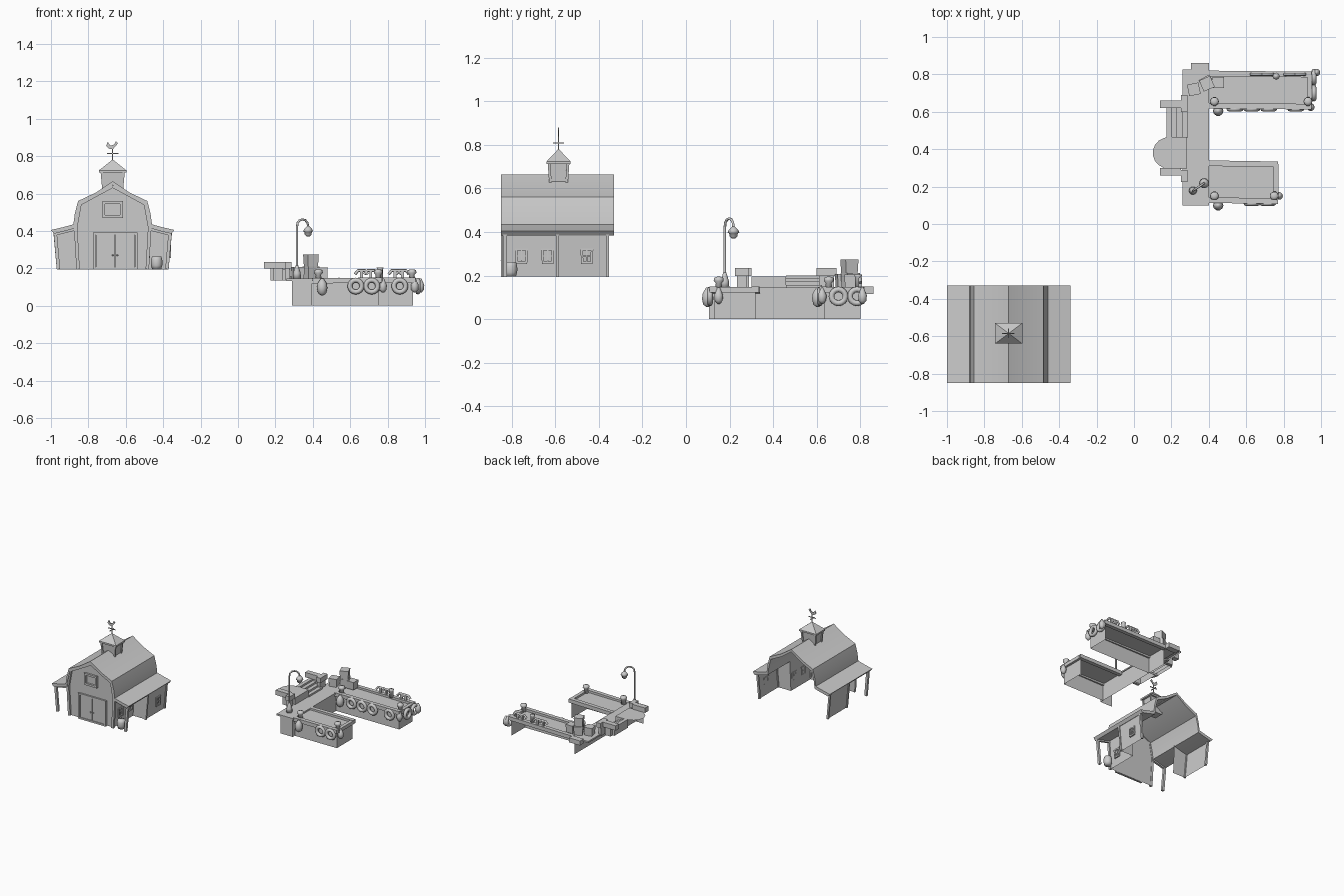
import bpy, bmesh, math
from mathutils import Vector, Matrix

if "Cube" in bpy.data.objects:
    bpy.data.objects.remove(bpy.data.objects["Cube"])


def add(name, verts, faces, smooth=False):
    me = bpy.data.meshes.new(name)
    me.from_pydata([tuple(v) for v in verts], [], faces)
    me.update()
    ob = bpy.data.objects.new(name, me)
    bpy.context.collection.objects.link(ob)
    for p in me.polygons:
        p.use_smooth = smooth
    return ob


def box(name, lo, hi, keep="xXyYzZ", rot=0, taper=1.0):
    """Box between two corners; keep lists the sides that exist (capital = positive)."""
    c = [(a + b) / 2 for a, b in zip(lo, hi)]
    m = Matrix.Rotation(rot, 3, 'Z')
    vs = []
    for k in range(8):
        p = Vector([(hi if k >> i & 1 else lo)[i] - c[i] for i in range(3)])
        if not k & 4:
            p.x *= taper
            p.y *= taper
        vs.append(m @ p + Vector(c))
    sides = {"x": (0, 4, 6, 2), "X": (1, 3, 7, 5), "y": (0, 1, 5, 4),
             "Y": (2, 6, 7, 3), "z": (0, 2, 3, 1), "Z": (4, 5, 7, 6)}
    return add(name, vs, [sides[s] for s in keep])


def beam(name, a, b, w, d=None):
    """Square bar from a to b."""
    a, b, d = Vector(a), Vector(b), d or w
    t = (b - a).normalized()
    u = t.cross(Vector((0, 1, 0)) if abs(t.y) < 0.9 else Vector((0, 0, 1))).normalized()
    v = t.cross(u)
    vs = [p + u * i * w / 2 + v * j * d / 2 for p in (a, b) for i, j in ((-1, -1), (1, -1), (1, 1), (-1, 1))]
    return add(name, vs, [(0, 3, 2, 1), (4, 5, 6, 7), (0, 1, 5, 4), (1, 2, 6, 5), (2, 3, 7, 6), (3, 0, 4, 7)])


def lathe(name, loc, prof, n=12):
    """Turned part from (radius, height) points."""
    x, y, z = loc
    vs = [(x + r * math.cos(2 * math.pi * k / n), y + r * math.sin(2 * math.pi * k / n), z + h)
          for r, h in prof for k in range(n)]
    fs = [(i * n + k, i * n + (k + 1) % n, (i + 1) * n + (k + 1) % n, (i + 1) * n + k)
          for i in range(len(prof) - 1) for k in range(n)]
    fs += [tuple(range(n))[::-1], tuple(range((len(prof) - 1) * n, len(prof) * n))]
    return add(name, vs, fs, True)


def tyre(name, loc, axis, R=0.032, r=0.013):
    rot = (math.pi / 2, 0, 0) if axis == 'y' else (0, math.pi / 2, 0)
    bpy.ops.mesh.primitive_torus_add(location=loc, rotation=rot, major_radius=R, minor_radius=r,
                                     major_segments=16, minor_segments=8)
    bpy.context.object.name = name
    bpy.ops.object.shade_smooth()


def tube(name, pts, r):
    cu = bpy.data.curves.new(name, 'CURVE')
    cu.dimensions, cu.bevel_depth, cu.bevel_resolution, cu.use_fill_caps = '3D', r, 2, True
    s = cu.splines.new('POLY')
    s.points.add(len(pts) - 1)
    for p, q in zip(s.points, pts):
        p.co = (*q, 1)
    ob = bpy.data.objects.new(name, cu)
    bpy.context.collection.objects.link(ob)


# ---------------- barn ----------------
CX, F, B, MID, Z0 = -0.67, -0.83, -0.36, -0.59, 0.195

# gambrel roof with flared eaves: half outline mirrored, then extruded
half = [(0.33, 0.405), (0.265, 0.42), (0.21, 0.435), (0.203, 0.49), (0.185, 0.56), (0.09, 0.605), (0, 0.665)]
outer = [(CX - x, z) for x, z in half] + [(CX + x, z) for x, z in half[-2::-1]]
inner = [(CX + (x - CX) * 0.95, z - 0.02) for x, z in outer]
n = len(outer)
vs = [(x, y, z) for y in (-0.85, -0.33) for x, z in outer + inner]
m = 2 * n
fs = []
for i in range(n - 1):
    fs += [(i, i + 1, m + i + 1, m + i), (n + i, m + n + i, m + n + i + 1, n + i + 1),
           (i, n + i, n + i + 1, i + 1), (m + i, m + i + 1, m + n + i + 1, m + n + i)]
fs += [(0, m, m + n, n), (n - 1, 2 * n - 1, m + 2 * n - 1, m + n - 1)]
roof = add("barn_roof", vs, fs)
bpy.context.view_layer.objects.active = roof
roof.select_set(True)
bpy.ops.object.shade_smooth_by_angle(angle=math.radians(35))

# front wall under the gambrel
wall = [(0.185, Z0), (0.198, 0.42), (0.175, 0.545), (0, 0.64)]
w = [(CX - x, F, z) for x, z in wall] + [(CX + x, F, z) for x, z in wall[-2::-1]]
add("front_wall", w, [tuple(range(len(w)))[::-1]])

for s, side in ((-1, "left"), (1, "right")):
    # corner boards following the gable, porch post, cross wall and rear side wall
    for i in range(3):
        beam(side + "_gable_trim", (CX + s * wall[i][0], F - 0.006, wall[i][1]),
             (CX + s * wall[i + 1][0], F - 0.006, wall[i + 1][1]), 0.018)
    beam(side + "_porch_post", (CX + s * 0.29, F, Z0), (CX + s * 0.308, F, 0.40), 0.018)
    beam(side + "_eave_beam", (CX + s * 0.30, F, 0.385), (CX + s * 0.2, F, 0.41), 0.016)
    xs = [CX + s * k for k in (0.185, 0.292, 0.31, 0.195)]
    zs = [Z0, Z0, 0.39, 0.42]
    add(side + "_cross_wall", [(x, MID, z) for x, z in zip(xs, zs)], [(0, 1, 2, 3)])
    add(side + "_rear_wall", [(xs[1], MID, Z0), (xs[1], B, Z0), (xs[2], B, 0.39), (xs[2], MID, 0.39)], [(0, 1, 2, 3)])
    beam(side + "_cross_wall_post", (xs[1], MID, Z0), (xs[2], MID, 0.39), 0.014)
    beam(side + "_rear_post", (xs[1], B, Z0), (xs[2], B, 0.39), 0.014)
add("right_main_wall", [(CX + 0.185, F, Z0), (CX + 0.185, MID, Z0), (CX + 0.198, MID, 0.43), (CX + 0.198, F, 0.43)], [(0, 1, 2, 3)])


def frame(name, pt, w, h, t):
    """Framed opening; pt maps local (across, up) to a point on the wall."""
    for k in (-1, 1):
        beam(name + "_stile", pt(k * w / 2, -h / 2), pt(k * w / 2, h / 2), t)
        beam(name + "_rail", pt(-w / 2 - t / 2, k * h / 2), pt(w / 2 + t / 2, k * h / 2), t)


# double door, loft window, side windows
frame("barn_door", lambda a, b: (-0.657 + a, F - 0.012, 0.293 + b), 0.225, 0.185, 0.013)
for k in (-1, 1):
    x = -0.657 + k * 0.053
    box("door_leaf", (x - 0.05, F - 0.012, Z0), (x + 0.05, F - 0.002, 0.38))
    lathe("door_knob", (-0.657 + k * 0.012, F - 0.016, 0.27), [(0.003, -0.004), (0.005, 0), (0.003, 0.004)], 8)
frame("loft_window", lambda a, b: (CX + a, F - 0.012, 0.515 + b), 0.095, 0.075, 0.015)
box("loft_pane", (CX - 0.045, F - 0.005, 0.48), (CX + 0.045, F - 0.001, 0.55))
for y, x in ((-0.755, CX + 0.193), (-0.635, CX + 0.193), (-0.455, CX + 0.305)):
    frame("side_window", lambda a, b: (x, y + a * (1 + 2 * b), 0.29 + b), 0.045, 0.06, 0.011)
    beam("window_bar", (x, y, 0.26), (x, y, 0.32), 0.006)
    beam("window_crossbar", (x, y - 0.022, 0.29), (x, y + 0.022, 0.29), 0.006)

# barrel under the porch
lathe("porch_barrel", (-0.435, -0.805, Z0), [(0.024, 0), (0.03, 0.02), (0.031, 0.035), (0.03, 0.05), (0.025, 0.068)])

# cupola with pyramid roof and weathervane
CY = -0.585
box("cupola_base", (CX - 0.058, CY - 0.043, 0.60), (CX + 0.058, CY + 0.043, 0.725), taper=0.82)
for sx in (-1, 1):
    for sy in (-1, 1):
        beam("cupola_post", (CX + sx * 0.049, CY + sy * 0.036, 0.61), (CX + sx * 0.059, CY + sy * 0.044, 0.72), 0.012)
q = [(CX + a * 0.073, CY + b * 0.055, z) for z in (0.712, 0.724) for a, b in ((-1, -1), (1, -1), (1, 1), (-1, 1))]
add("cupola_roof", q + [(CX, CY, 0.782)],
    [(3, 2, 1, 0)] + [(i, (i + 1) % 4, 4 + (i + 1) % 4, 4 + i) for i in range(4)] + [(4 + i, 4 + (i + 1) % 4, 8) for i in range(4)])
beam("vane_pole", (CX, CY, 0.775), (CX, CY, 0.85), 0.006)
beam("vane_arm_x", (CX - 0.03, CY, 0.815), (CX + 0.03, CY, 0.815), 0.005)
beam("vane_arm_y", (CX, CY - 0.025, 0.808), (CX, CY + 0.025, 0.808), 0.005)
bird = [(-0.035, 0.855), (-0.02, 0.84), (0, 0.836), (0.013, 0.85), (0.028, 0.868), (0.017, 0.88), (0.008, 0.862), (-0.012, 0.855), (-0.026, 0.876)]
nb = len(bird)
add("vane_bird", [(CX + x, CY + d, z) for d in (-0.003, 0.003) for x, z in bird],
    [tuple(range(nb)), tuple(range(nb, 2 * nb))[::-1]] + [(i, i + nb, (i + 1) % nb + nb, (i + 1) % nb) for i in range(nb)])

# ---------------- dock ----------------
DZ = 0.145
box("dock_spine", (0.29, 0.105, 0), (0.395, 0.80, DZ - 0.01), "XyZ")
box("spine_deck", (0.26, 0.10, DZ - 0.012), (0.40, 0.825, DZ), "xXyYZ")

# two arms: visible walls and deck only, bordered by thick edge beams
for nm, x1, y0, y1 in (("front_arm", 0.755, 0.13, 0.32), ("back_arm", 0.935, 0.635, 0.80)):
    box(nm, (0.395, y0, 0), (x1, y1, DZ - 0.012), "XyZ")
    for y in (y0 - 0.002, y1 + 0.005):
        beam(nm + "_edge", (0.395, y, DZ - 0.012), (x1 + 0.015, y - 0.006, DZ - 0.008), 0.028, 0.03)
    beam(nm + "_end", (x1 + 0.005, y0, DZ - 0.01), (x1 + 0.005, y1, DZ - 0.01), 0.026)
    for x in (0.43, x1 - 0.005):
        lathe(nm + "_bollard", (x, y0 + 0.02, DZ - 0.01), [(0.018, 0), (0.014, 0.03), (0.024, 0.04), (0.022, 0.055), (0.008, 0.06)], 10)
    for x in (0.45,):
        lathe(nm + "_fender", (x, y0 - 0.03, 0.055), [(0.005, 0), (0.022, 0.012), (0.028, 0.04), (0.024, 0.065), (0.008, 0.09)], 10)

# tyres hung on the outer faces
for x in (0.63, 0.715):
    tyre("front_arm_tyre", (x, 0.11, 0.105), 'y')
for x in (0.54, 0.63, 0.72, 0.865):
    tyre("back_arm_tyre", (x, 0.615, 0.105), 'y')
for y in (0.70, 0.785):
    tyre("end_tyre", (0.962, y, 0.105), 'x')
for x, y in ((0.945, 0.625), (0.775, 0.15), (0.975, 0.81)):
    lathe("corner_fender", (x, y, 0.07), [(0.006, 0), (0.019, 0.015), (0.021, 0.04), (0.006, 0.075)], 10)

# mooring cleats along the back arm
for x in (0.66, 0.71, 0.84, 0.88):
    beam("cleat_stem", (x, 0.80, DZ), (x, 0.80, 0.185), 0.015)
    tube("cleat_horn", [(x - 0.035, 0.80, 0.168), (x - 0.018, 0.80, 0.188), (x + 0.018, 0.80, 0.188), (x + 0.035, 0.80, 0.168)], 0.008)
lathe("mooring_post", (0.76, 0.79, DZ), [(0.015, 0), (0.015, 0.05), (0.019, 0.06)], 8)

# raised landing with rounded end, steps and side blocks
arc = [(0.19 + 0.09 * math.cos(math.radians(a)), 0.38 + 0.085 * math.sin(math.radians(a))) for a in range(90, 271, 20)]
ring = arc + [(0.28, 0.295), (0.28, 0.465)]
add("landing_top", [(x, y, 0.198) for x, y in ring], [tuple(range(len(ring)))])
box("landing_block", (0.19, 0.30, 0.135), (0.28, 0.46, 0.197), "xXyYZ")
for i in range(4):
    box("step", (0.175 + i * 0.028, 0.46, 0.135), (0.203 + i * 0.028, 0.625, 0.20 - i * 0.014), "xXyYZ")
for x0, x1, y0, y1 in ((0.14, 0.25, 0.62, 0.66), (0.25, 0.285, 0.60, 0.69), (0.14, 0.25, 0.26, 0.30), (0.25, 0.285, 0.225, 0.29)):
    box("side_block", (x0, y0, 0.198), (x1, y1, 0.235))
    box("side_block_foot", (max(x0, 0.19), y0 + 0.01, 0.135), (x1 - 0.01, y1 - 0.01, 0.198))

# crates
for x, y, z, s, r in ((0.32, 0.72, DZ, 0.062, 0.2), (0.39, 0.755, DZ, 0.066, 0.5), (0.45, 0.757, DZ, 0.06, 0),
                      (0.39, 0.75, 0.211, 0.064, 0.4)):
    box("crate", (x - s / 2, y - s / 2, z), (x + s / 2, y + s / 2, z + s), rot=r, taper=0.9)
box("back_ledge_crate", (0.305, 0.815, 0.115), (0.40, 0.86, 0.15))

# arched lamp
d = Vector((0.06, 0.04, 0))
p0 = Vector((0.315, 0.178, 0))
path = [p0 + Vector((0, 0, DZ)), p0 + Vector((0, 0, 0.42))]
for a in range(150, -1, -30):
    t = math.radians(a)
    path.append(p0 + d * (0.5 + 0.5 * math.cos(t)) + Vector((0, 0, 0.425 + 0.037 * math.sin(t))))
tube("lamp_pole", path, 0.006)
lathe("lamp_base", (*p0.xy, DZ), [(0.022, 0), (0.02, 0.03), (0.012, 0.055), (0.007, 0.07)], 10)
lathe("lamp_head", (*(p0 + d).xy, 0.37), [(0.008, 0), (0.018, 0.01), (0.02, 0.025), (0.027, 0.028), (0.02, 0.042), (0.006, 0.056)], 12)
